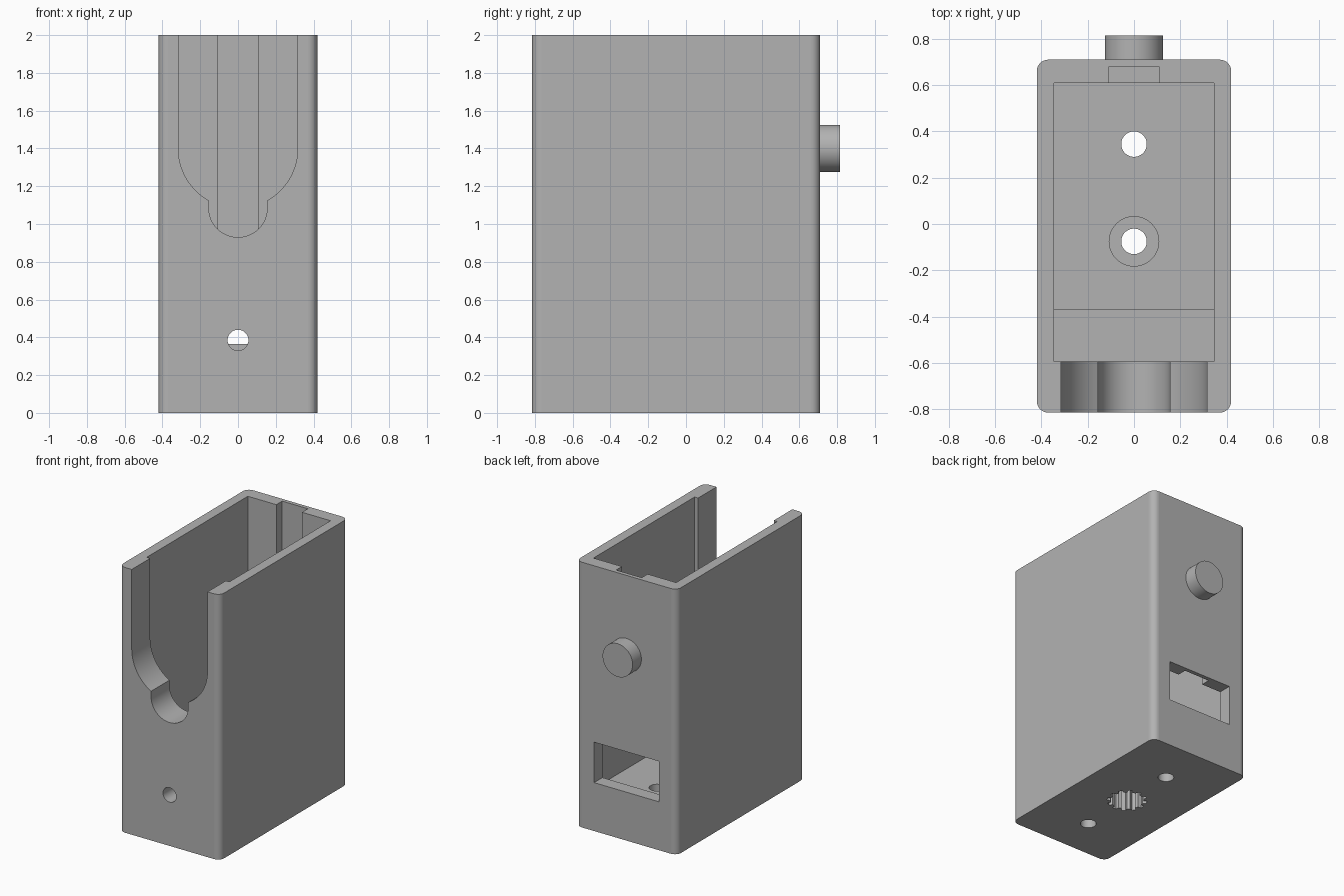
import bpy, bmesh, math

if "Cube" in bpy.data.objects:
    bpy.data.objects.remove(bpy.data.objects["Cube"])

grey = bpy.data.materials.new("plain_grey")
grey.diffuse_color = (0.448, 0.448, 0.448, 1)
grey.use_nodes = True
grey.node_tree.nodes["Principled BSDF"].inputs["Base Color"].default_value = grey.diffuse_color


def prism(name, pts, axis, lo, hi):
    """Extrude a 2D outline along an axis: z takes (x,y), y takes (x,z), x takes (y,z)."""
    place = {"z": lambda a, b, t: (a, b, t),
             "y": lambda a, b, t: (a, t, b),
             "x": lambda a, b, t: (t, a, b)}[axis]
    bm = bmesh.new()
    low = [bm.verts.new(place(a, b, lo)) for a, b in pts]
    high = [bm.verts.new(place(a, b, hi)) for a, b in pts]
    bm.faces.new(low)
    bm.faces.new(high)
    n = len(pts)
    for i in range(n):
        j = (i + 1) % n
        bm.faces.new((low[i], low[j], high[j], high[i]))
    bmesh.ops.recalc_face_normals(bm, faces=bm.faces)
    me = bpy.data.meshes.new(name)
    bm.to_mesh(me)
    bm.free()
    me.materials.append(grey)
    ob = bpy.data.objects.new(name, me)
    bpy.context.collection.objects.link(ob)
    return ob


def arc(cx, cy, r, a0, a1, n):
    return [(cx + r * math.cos(math.radians(a0 + (a1 - a0) * i / n)),
             cy + r * math.sin(math.radians(a0 + (a1 - a0) * i / n))) for i in range(n + 1)]


def circle(cx, cy, r, n=48):
    return arc(cx, cy, r, 0, 360, n)[:-1]


def rect(x0, x1, y0, y1, r=0):
    if not r:
        return [(x0, y0), (x1, y0), (x1, y1), (x0, y1)]
    return (arc(x1 - r, y1 - r, r, 0, 90, 8) + arc(x0 + r, y1 - r, r, 90, 180, 8)
            + arc(x0 + r, y0 + r, r, 180, 270, 8) + arc(x1 - r, y0 + r, r, 270, 360, 8))


def finish(ob):
    bpy.ops.object.select_all(action="DESELECT")
    ob.select_set(True)
    bpy.context.view_layer.objects.active = ob
    bpy.ops.object.shade_smooth_by_angle(angle=math.radians(30))
    for p in ob.data.polygons:          # keep the flat walls truly flat
        if max(abs(c) for c in p.normal) > 0.9995 and p.area > 0.02:
            p.use_smooth = False


# Outer case with rounded upright edges
case = prism("case", rect(-0.42, 0.42, -0.815, 0.71, 0.05), "z", 0, 2)

cutters = []
# Cavity, leaving a raised block at the front of the floor
cutters.append(prism("cavity", [(-0.37, 0.26), (0.61, 0.26), (0.61, 2.1), (-0.595, 2.1),
                                (-0.595, 0.52), (-0.37, 0.52)], "x", -0.345, 0.345))

# Front opening: wide round-bottomed slot with a smaller round notch below
R, r, zc, zn = 0.316, 0.155, 1.40, 1.085
a = math.degrees(math.acos(r / R))
slot = ([(R, 2.1)] + arc(0, zc, R, 0, -a, 14) + arc(0, zn, r, 0, -180, 28)
        + arc(0, zc, R, -180 + a, -180, 14) + [(-R, 2.1)])
cutters.append(prism("front_slot", slot, "y", -0.9, -0.58))

# Back window and the groove running down to it
cutters.append(prism("window", rect(-0.27, 0.27, 0.365, 0.67), "y", 0.55, 0.8))
cutters.append(prism("groove", rect(-0.107, 0.107, 0.55, 0.68), "z", 0.5, 2.1))

# Screw holes in front and floor
cutters.append(prism("front_hole", circle(0, 0.385, 0.055), "y", -0.9, -0.3))
for y, top in ((0.345, 0.35), (-0.075, 0.35), (-0.495, 0.26)):
    cutters.append(prism("floor_hole", circle(0, y, 0.055), "z", -0.1, top))

# Central recess: round from above, toothed from below
cutters.append(prism("counterbore", circle(0, -0.075, 0.107), "z", 0.215, 0.35))
teeth = []
for i in range(12):
    for da, rad in ((-9, 0.115), (-6, 0.14), (6, 0.14), (9, 0.115)):
        t = math.radians(i * 30 + da)
        teeth.append((rad * math.cos(t), -0.075 + rad * math.sin(t)))
cutters.append(prism("toothed_recess", teeth, "z", -0.1, 0.17))

for c in cutters:
    m = case.modifiers.new("cut", "BOOLEAN")
    m.operation, m.solver, m.object = "DIFFERENCE", "EXACT", c
bpy.context.view_layer.update()
cut_mesh = bpy.data.meshes.new_from_object(case.evaluated_get(bpy.context.evaluated_depsgraph_get()))
case.modifiers.clear()
case.data = cut_mesh
for c in cutters:
    bpy.data.objects.remove(c)
finish(case)

# Round peg on the back
finish(prism("back_peg", circle(0, 1.40, 0.125, 64), "y", 0.70, 0.815))
